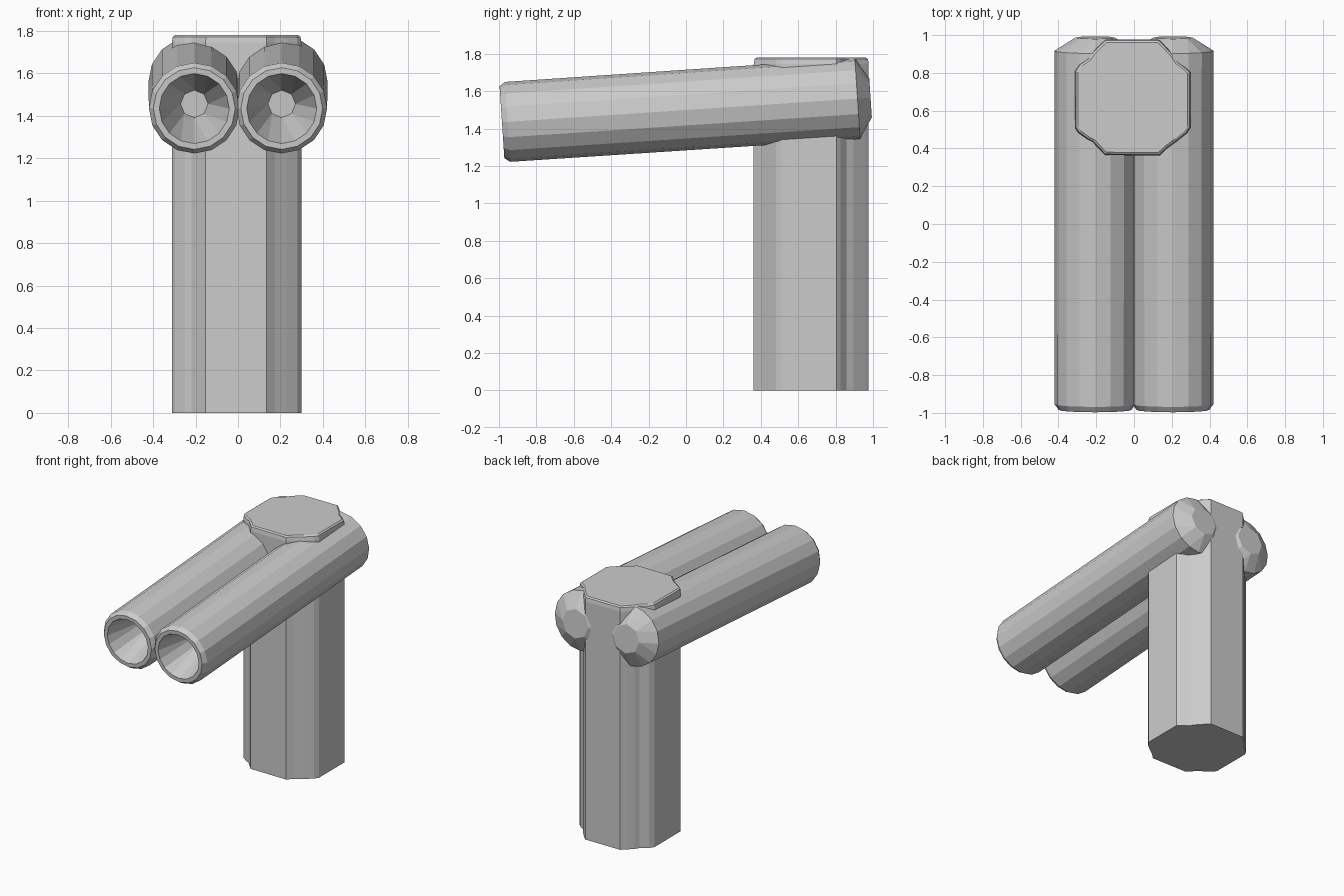
import bpy, bmesh, math
from mathutils import Vector

if "Cube" in bpy.data.objects:
    bpy.data.objects.remove(bpy.data.objects["Cube"])


def finish(bm, name):
    bmesh.ops.recalc_face_normals(bm, faces=bm.faces)
    me = bpy.data.meshes.new(name)
    bm.to_mesh(me)
    bm.free()
    ob = bpy.data.objects.new(name, me)
    bpy.context.collection.objects.link(ob)
    return ob


def loft(name, rings):
    """Skin a list of point rings (all equal count) and cap both ends."""
    bm = bmesh.new()
    loops = []
    for ring in rings:
        vs = [bm.verts.new(p) for p in ring]
        loops.append(vs)
    n = len(loops[0])
    for a, b in zip(loops, loops[1:]):
        # step through the finer ring, merging where the next one has fewer sides
        m, k = len(a), len(b)
        big = max(m, k)
        for i in range(big):
            j = i + 1
            quad = [a[(i * m // big) % m], a[(j * m // big) % m],
                    b[(j * k // big) % k], b[(i * k // big) % k]]
            face = []
            for v in quad:
                if v not in face:
                    face.append(v)
            bm.faces.new(face)
    bm.faces.new(loops[0])
    bm.faces.new(loops[-1])
    return finish(bm, name)


# Column: clipped-corner outline with a small bevel around the top
outline = [(-.312, .51), (-.297, .485), (-.25, .45), (-.22, .435), (-.153, .365),
           (.135, .362), (.175, .40), (.23, .44), (.28, .48), (.299, .51),
           (.299, .805), (.28, .825), (.235, .857), (.21, .895), (.15, .96),
           (.132, .977), (-.15, .977), (-.18, .95), (-.22, .91), (-.24, .88),
           (-.29, .845), (-.312, .81)]
cx, cy = -.007, .67


def section(z, s):
    return [(cx + (x - cx) * s, cy + (y - cy) * s, z) for x, y in outline]


loft("column", [section(0, 1), section(1.745, 1), section(1.772, .985), section(1.78, .95)])

# Barrels: tilted tubes with a tapered hollow in front and a faceted rear cap
tilt = math.radians(3.8)
axis = Vector((0, math.cos(tilt), math.sin(tilt)))
up = Vector((0, -math.sin(tilt), math.cos(tilt)))
side = Vector((1, 0, 0))
# (distance along the axis, radius, sides)
profile = [(.33, .065, 8), (.0, .165, 16), (.0, .193, 16), (.03, .214, 16),
           (1.905, .216, 16), (1.975, .105, 8)]


def barrel(name, x):
    start = Vector((x, -.984, 1.434))
    rings = []
    for s, r, n in profile:
        rings.append([start + axis * s + r * (side * math.cos(2 * math.pi * i / n)
                      + up * math.sin(2 * math.pi * i / n)) for i in range(n)])
    return loft(name, rings)


barrel("left_barrel", -.206)
barrel("right_barrel", .206)
